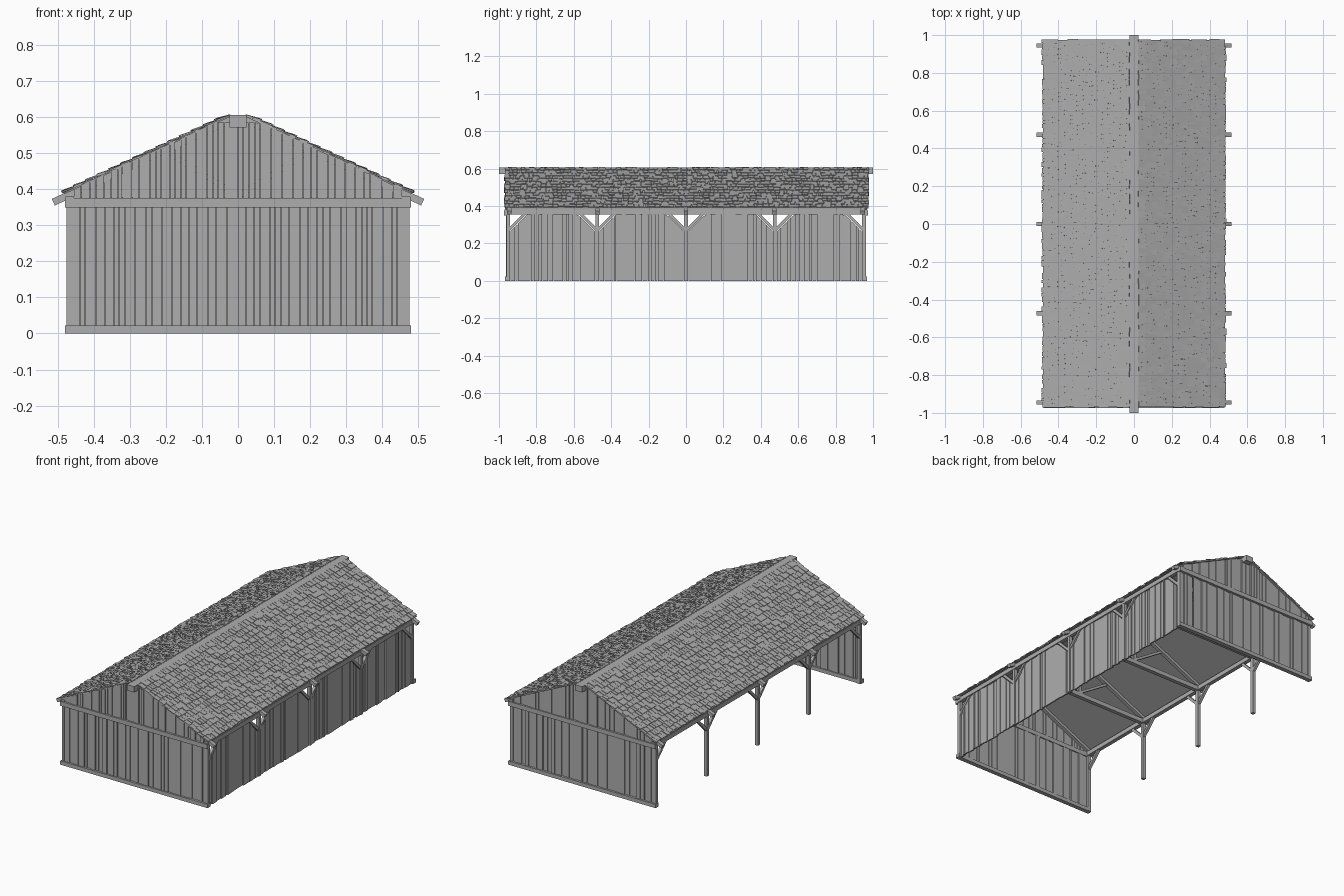
import bpy, bmesh, math, random
from mathutils import Vector

if "Cube" in bpy.data.objects:
    bpy.data.objects.remove(bpy.data.objects["Cube"])

random.seed(4)
SLOPE = 0.467
ANG = math.atan(SLOPE)
POSTS = [-0.95, -0.475, 0.0, 0.475, 0.95]
WOOD = bpy.data.materials.new("weathered_wood")
WOOD.diffuse_color = (0.42, 0.42, 0.42, 1)
WOOD.use_nodes = True
WOOD.node_tree.nodes["Principled BSDF"].inputs["Base Color"].default_value = WOOD.diffuse_color


def roof_z(x, c=0.614):
    return c - SLOPE * abs(x)


def hexa(bm, bottom, top):
    v = [bm.verts.new(p) for p in list(bottom) + list(top)]
    for f in ((3, 2, 1, 0), (4, 5, 6, 7), (0, 1, 5, 4),
              (1, 2, 6, 5), (2, 3, 7, 6), (3, 0, 4, 7)):
        bm.faces.new([v[i] for i in f])


def beam(bm, p, q, w, h, side):
    # square timber from p to q; w is measured along the side axis
    p, q, s = Vector(p), Vector(q), Vector(side).normalized()
    n = (q - p).normalized().cross(s)
    ring = [s * w / 2 * a + n * h / 2 * b for a, b in ((-1, -1), (1, -1), (1, 1), (-1, 1))]
    hexa(bm, [p + r for r in ring], [q + r for r in ring])


def finish(bm, name):
    bmesh.ops.recalc_face_normals(bm, faces=bm.faces)
    me = bpy.data.meshes.new(name)
    bm.to_mesh(me)
    bm.free()
    me.materials.append(WOOD)
    ob = bpy.data.objects.new(name, me)
    bpy.context.collection.objects.link(ob)
    return ob


def planks(bm, a, b, pos, axis, low, high):
    # vertical boards of random width between a and b, tops following high(t)
    t = a
    while t < b - 1e-4:
        e = t + random.uniform(0.012, 0.032)
        if e > b - 0.01:
            e = b
        g, o = 0.0007, pos + random.uniform(-0.004, 0.004)
        corners = [(t + g, o - 0.004), (e - g, o - 0.004), (e - g, o + 0.004), (t + g, o + 0.004)]

        def at(c, z):
            return (c[0], c[1], z) if axis == 'x' else (c[1], c[0], z)
        hexa(bm, [at(c, low) for c in corners], [at(c, high(c[0])) for c in corners])
        t = e


# end walls and gables
for name, s in (("front", -1), ("back", 1)):
    bm = bmesh.new()
    planks(bm, -0.475, 0.475, s * 0.955, 'x', 0.004, lambda t: 0.36)
    finish(bm, name + "_wall_planks")
    bm = bmesh.new()
    for a, b in ((-0.455, 0), (0, 0.455)):
        planks(bm, a, b, s * 0.96, 'x', 0.36, lambda t: min(0.585, roof_z(t, 0.611)))
    finish(bm, name + "_gable_planks")
    bm = bmesh.new()
    beam(bm, (-0.48, s * 0.956, 0.011), (0.48, s * 0.956, 0.011), 0.026, 0.022, (0, 1, 0))
    finish(bm, name + "_sill")
    bm = bmesh.new()
    beam(bm, (-0.48, s * 0.96, 0.362), (0.48, s * 0.96, 0.362), 0.026, 0.026, (0, 1, 0))
    finish(bm, name + "_tie_beam")

# closed right wall, boards cut below the braces
bm = bmesh.new()
for y0, y1 in zip(POSTS, POSTS[1:]):
    a, b = y0 + 0.012, y1 - 0.012
    planks(bm, a, b, 0.466, 'y', 0.0,
           lambda t: min(0.358, 0.265 + (t - a), 0.265 + (b - t)))
finish(bm, "right_wall_planks")

# posts, braces and wall plates on both long sides
for name, s in (("left", -1), ("right", 1)):
    x = s * 0.466
    bm = bmesh.new()
    for y in POSTS:
        beam(bm, (x, y, 0), (x, y, 0.36), 0.02, 0.02, (1, 0, 0))
    finish(bm, name + "_posts")
    bm = bmesh.new()
    for y in POSTS:
        for d in (-1, 1):
            if abs(y + d * 0.09) < 0.96:
                beam(bm, (x, y, 0.268), (x, y + d * 0.092, 0.36), 0.016, 0.015, (1, 0, 0))
    finish(bm, name + "_braces")
    bm = bmesh.new()
    beam(bm, (x, -0.97, 0.367), (x, 0.97, 0.367), 0.024, 0.026, (1, 0, 0))
    finish(bm, name + "_wall_plate")

# roof trusses: rafters with projecting tails, ties and struts
bm = bmesh.new()
for y in POSTS:
    y *= 0.995
    for s in (-1, 1):
        beam(bm, (s * 0.02, y, roof_z(0.02, 0.603)), (s * 0.512, y, roof_z(0.512, 0.603)),
             0.022, 0.02, (0, 1, 0))
finish(bm, "rafters")
bm = bmesh.new()
for y in POSTS[1:-1]:
    beam(bm, (-0.475, y, 0.365), (0.475, y, 0.365), 0.024, 0.026, (0, 1, 0))
finish(bm, "cross_ties")
bm = bmesh.new()
for y in POSTS[1:-1]:
    beam(bm, (0, y, 0.37), (0, y, 0.585), 0.018, 0.018, (0, 1, 0))
    for s in (-1, 1):
        beam(bm, (0, y, 0.38), (s * 0.2, y, roof_z(0.2, 0.6)), 0.014, 0.014, (0, 1, 0))
finish(bm, "king_posts_and_struts")

# ridge beam
bm = bmesh.new()
beam(bm, (0, -1, 0.588), (0, 1, 0.588), 0.048, 0.034, (1, 0, 0))
finish(bm, "ridge_beam")

# roof decks and overlapping shingles
for name, s in (("left", -1), ("right", 1)):
    down = Vector((s * math.cos(ANG), 0, -math.sin(ANG)))
    up = Vector((s * math.sin(ANG), 0, math.cos(ANG)))
    bm = bmesh.new()
    p = Vector((0, 0, 0.613)) + down * 0.022
    beam(bm, p + Vector((0, -0.965, 0)) + down * 0.255, p + Vector((0, 0.975, 0)) + down * 0.255,
         0.51, 0.004, down)
    finish(bm, name + "_roof_deck")
    bm = bmesh.new()
    origin = Vector((0, 0, 0.6135))
    rows, pitch = 14, 0.036
    for r in range(rows):
        y = -0.968 + random.uniform(-0.006, 0.003)
        while y < 0.97:
            e = min(y + random.uniform(0.018, 0.036), 0.98)
            end = 0.03 + (r + 1) * pitch + random.uniform(-0.006, 0.003)
            start = max(0.022 + random.uniform(0, 0.006), end - 0.056)
            lift = random.uniform(0.002, 0.007)
            gap = random.uniform(0.001, 0.004)
            base = [(start, y, 0), (end, y, lift), (end, e - gap, lift), (start, e - gap, 0)]
            pt = [origin + down * d + up * h + Vector((0, yy, 0)) for d, yy, h in base]
            hexa(bm, pt, [q + up * 0.004 for q in pt])
            y = e
    finish(bm, name + "_roof_shingles")
